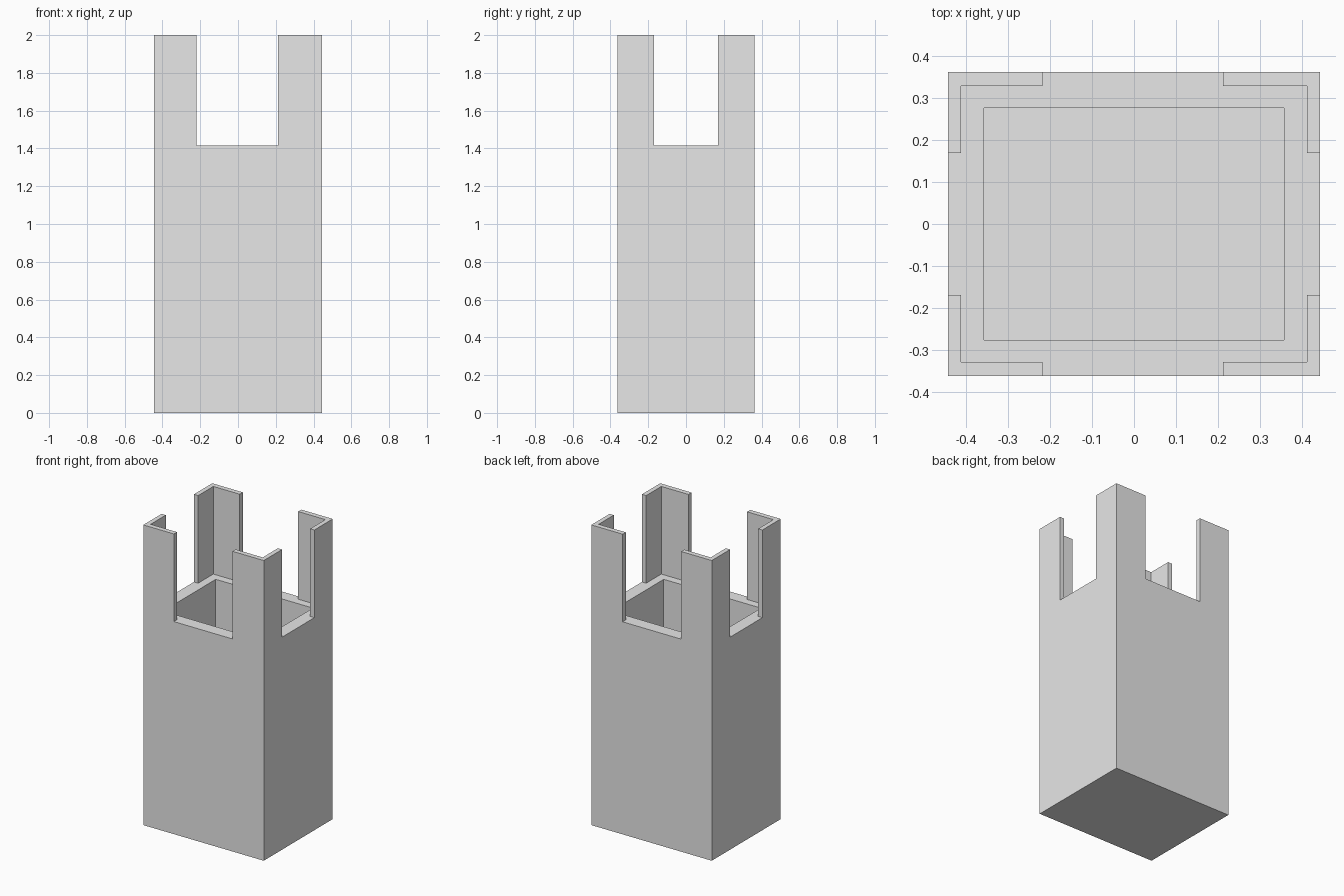
import bpy

default_cube = bpy.data.objects.get("Cube")
if default_cube:
    bpy.data.objects.remove(default_cube, do_unlink=True)

HALF_X, HALF_Y, HEIGHT = 0.444, 0.363, 2.0
LEDGE_Z = 1.416      # top of the thick wall
FLOOR_Z = 0.085      # top of the floor inside
ABOVE = 2.2          # cutters reach past the top

grey = bpy.data.materials.new("light grey")
grey.use_nodes = True
grey.diffuse_color = (0.8, 0.8, 0.8, 1)
grey.node_tree.nodes["Principled BSDF"].inputs["Base Color"].default_value = (0.8, 0.8, 0.8, 1)


def box(name, half_x, half_y, bottom, top, x=0.0):
    bpy.ops.mesh.primitive_cube_add(size=2, location=(x, 0, (bottom + top) / 2))
    obj = bpy.context.object
    obj.name = name
    obj.scale = (half_x, half_y, (top - bottom) / 2)
    bpy.ops.object.transform_apply(location=True, rotation=True, scale=True)
    obj.data.materials.append(grey)
    return obj


# Outer block
tower = box("tower_body", HALF_X, HALF_Y, 0, HEIGHT)

# Thin upper shell, deep well, and the notches that leave four corner posts
cutters = [
    box("upper_opening", 0.413, 0.330, LEDGE_Z, ABOVE),
    box("deep_well", 0.358, 0.277, FLOOR_Z, ABOVE),
    box("front_back_notch", 0.216, 0.6, LEDGE_Z, ABOVE, x=-0.003),
    box("side_notch", 0.7, 0.170, LEDGE_Z, ABOVE),
]
bpy.context.view_layer.objects.active = tower
for cutter in cutters:
    cutter.hide_render = True
    cut = tower.modifiers.new(cutter.name, "BOOLEAN")
    cut.operation = "DIFFERENCE"
    cut.solver = "EXACT"
    cut.object = cutter
    bpy.ops.object.modifier_apply(modifier=cut.name)
    bpy.data.objects.remove(cutter, do_unlink=True)
